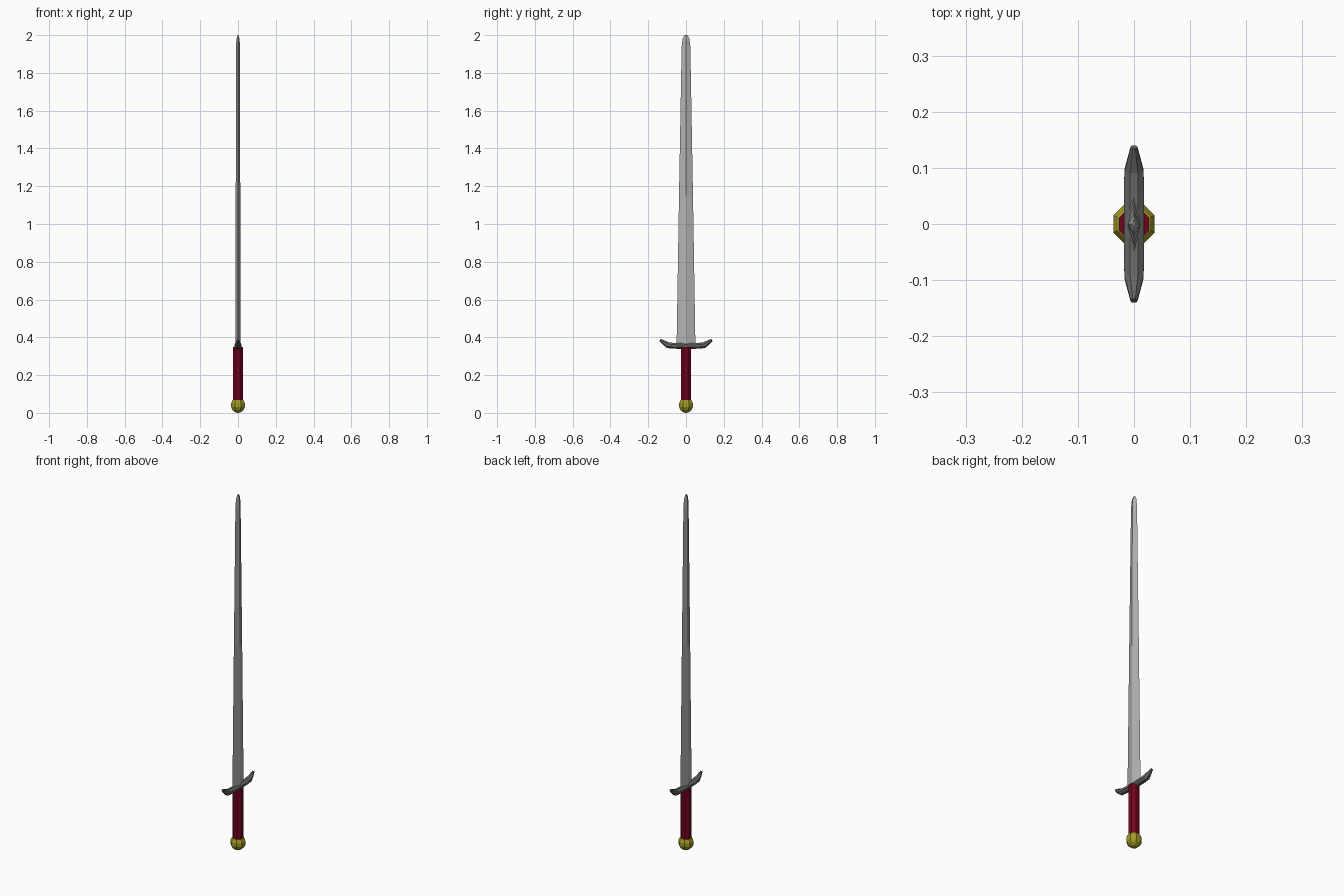
import bpy, bmesh, math

if "Cube" in bpy.data.objects:
    bpy.data.objects.remove(bpy.data.objects["Cube"])


def material(name, rgb):
    m = bpy.data.materials.new(name)
    m.diffuse_color = (*rgb, 1)
    m.use_nodes = True
    m.node_tree.nodes["Principled BSDF"].inputs["Base Color"].default_value = m.diffuse_color
    return m


def loft(name, rings, mat=None):
    """Bridge equal-sized rings of points and cap both ends."""
    bm = bmesh.new()
    loops = [[bm.verts.new(p) for p in ring] for ring in rings]
    n = len(loops[0])
    for a, b in zip(loops, loops[1:]):
        for i in range(n):
            j = (i + 1) % n
            bm.faces.new((a[i], a[j], b[j], b[i]))
    bm.faces.new(loops[0])
    bm.faces.new(loops[-1])
    bmesh.ops.recalc_face_normals(bm, faces=bm.faces)
    mesh = bpy.data.meshes.new(name)
    bm.to_mesh(mesh)
    bm.free()
    obj = bpy.data.objects.new(name, mesh)
    bpy.context.collection.objects.link(obj)
    if mat:
        mesh.materials.append(mat)
    return obj


def octagon(r, z):
    return [(r * math.cos(math.radians(22.5 + 45 * i)),
             r * math.sin(math.radians(22.5 + 45 * i)), z) for i in range(8)]


red = material("red_leather", (0.17, 0.001, 0.012))
gold = material("gold", (0.35, 0.32, 0.02))
steel = material("steel", (0.45, 0.45, 0.45))
iron = material("dark_iron", (0.14, 0.14, 0.14))

# Pommel: eight-sided faceted ball
R = 0.041
loft("pommel", [octagon(R * math.sin(math.pi * t), R - R * math.cos(math.pi * t))
                for t in (0.03, 0.14, 0.28, 0.42, 0.58, 0.72, 0.86, 0.97)], gold)

# Grip: eight-sided shaft
loft("grip", [octagon(0.029, 0.065), octagon(0.029, 0.35)], red)

# Crossguard: octagonal bar, curving up and tapering at both ends
# (y, centre z, half width x, half height z)
half = [(0.03, 0.354, 0.018, 0.015), (0.06, 0.355, 0.018, 0.015),
        (0.095, 0.358, 0.017, 0.015), (0.118, 0.372, 0.011, 0.011),
        (0.137, 0.386, 0.006, 0.006)]
stations = [(-y, z, w, h) for y, z, w, h in reversed(half)] + half
rings = []
for y, z, w, h in stations:
    lean = -0.5 * y / 0.137
    rings.append([(w * cx, y + lean * h * cz, z + h * cz)
                  for cx, cz in ((1, .4), (.4, 1), (-.4, 1), (-1, .4),
                                 (-1, -.4), (-.4, -1), (.4, -1), (1, -.4))])
loft("crossguard", rings, iron)

# Blade: diamond section, long taper with a blunt tip
blade = [(0.35, 0.050, 0.013), (1.15, 0.037, 0.012), (1.94, 0.023, 0.011),
         (1.98, 0.018, 0.008), (2.0, 0.008, 0.002)]
loft("blade", [[(t, 0, z), (0, w, z), (-t, 0, z), (0, -w, z)] for z, w, t in blade],
     steel)
